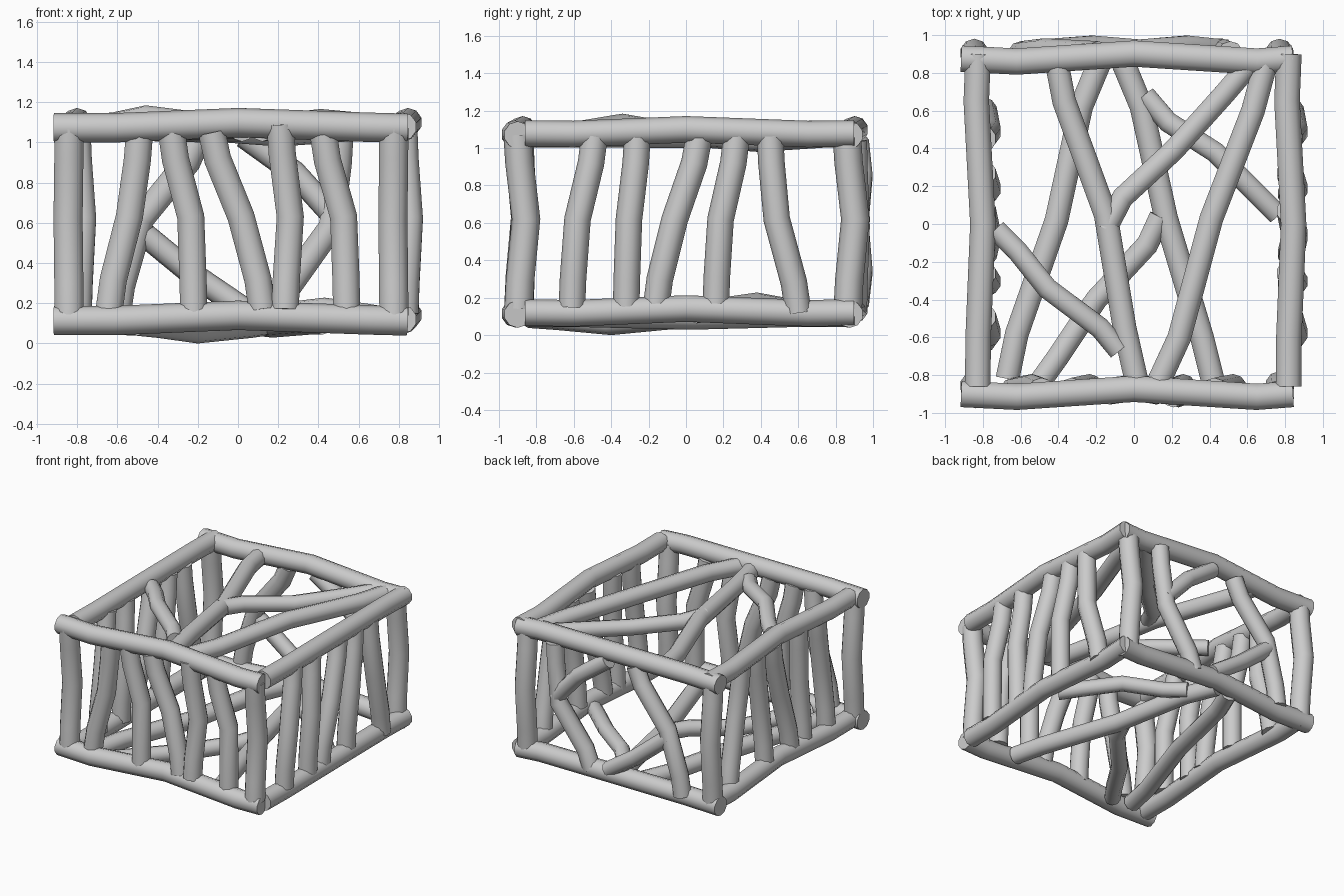
import bpy, bmesh, math
from mathutils import Vector

SIDES = 10


def stick(name, pts, r=0.071, shift=(0, 0, 0)):
    """Bent log through the points, with mitred rings and flat caps."""
    pts = [Vector(p) + Vector(shift) for p in pts]
    bm = bmesh.new()
    ref = Vector((0, 0, 1))
    if abs((pts[-1] - pts[0]).normalized().z) > 0.7:
        ref = Vector((0, 1, 0))
    rings = []
    for i, p in enumerate(pts):
        t = (pts[min(i + 1, len(pts) - 1)] - pts[max(i - 1, 0)]).normalized()
        u = t.cross(ref).normalized()
        v = t.cross(u)
        rings.append([bm.verts.new(p + r * (math.cos(a) * u + math.sin(a) * v))
                      for a in (2 * math.pi * (k + 0.5) / SIDES for k in range(SIDES))])
    for a, b in zip(rings, rings[1:]):
        for k in range(SIDES):
            j = (k + 1) % SIDES
            bm.faces.new((a[k], a[j], b[j], b[k]))
    bm.faces.new(rings[0])
    bm.faces.new(rings[-1])
    bmesh.ops.recalc_face_normals(bm, faces=bm.faces)
    me = bpy.data.meshes.new(name)
    bm.to_mesh(me)
    bm.free()
    ob = bpy.data.objects.new(name, me)
    bpy.context.collection.objects.link(ob)
    return ob


def bowed(a, m, b):
    """Start, middle and end, with extra kinks between them."""
    a, m, b = Vector(a), Vector(m), Vector(b)

    def kink(e):
        straight, bent = e.lerp(m, 0.32), e.lerp(m, 0.2)
        bent.z = straight.z if abs((b - a).z) > 0.6 else bent.z
        return bent
    return [a, kink(a), m, kink(b), b]


# Frame beams, upper and lower
for level, dz in (("upper", 0), ("lower", -0.958)):
    for side, dy in (("front", 0), ("back", 1.775)):
        stick(f"{level}_{side}_beam",
              [(-0.915, -0.9, 1.072), (-0.62, -0.915, 1.072), (0, -0.873, 1.098),
               (0.65, -0.915, 1.075), (0.84, -0.9, 1.07)], 0.073, (0, dy, dz))
    for side, dx in (("right", 0), ("left", -1.645)):
        stick(f"{level}_{side}_beam",
              [(0.818, -0.86, 1.078), (0.82, -0.6, 1.075), (0.845, 0, 1.1),
               (0.81, 0.65, 1.075), (0.82, 0.9, 1.078)], 0.071, (dx, 0, dz))

# Corner posts
for fb, dy in (("front", 0), ("back", 1.76)):
    for lr, dx in (("left", 0), ("right", 1.615)):
        stick(f"{fb}_{lr}_post",
              bowed((-0.84, -0.9, 1.07), (-0.845, -0.855, 0.62), (-0.84, -0.895, 0.14)),
              0.076, (dx, dy, 0))

# Front slats: x at top, middle, bottom, then top and bottom height
for i, (t, m, b, zt, zb) in enumerate([
        (-0.49, -0.54, -0.64, 1.05, 0.17), (-0.33, -0.235, -0.22, 1.05, 0.14),
        (-0.13, 0.015, 0.12, 1.05, 0.17), (0.21, 0.26, 0.235, 1.09, 0.17),
        (0.425, 0.525, 0.54, 1.04, 0.17)]):
    y = -0.9 if i == 3 else -0.885
    stick(f"front_slat_{i + 1}",
          bowed((t, y, zt), (m, -0.865, 0.63), (b, y, zb)))

# Side slats: y at top, middle, bottom; the left side repeats the right
for i, (t, m, b, zb) in enumerate([
        (-0.49, -0.58, -0.61, 0.15), (-0.26, -0.305, -0.32, 0.13),
        (0.07, -0.06, -0.16, 0.15), (0.27, 0.185, 0.16, 0.17),
        (0.45, 0.485, 0.6, 0.12)]):
    for lr, dx in (("right", 0), ("left", -1.625)):
        stick(f"{lr}_slat_{i + 1}",
              bowed((0.825, t, 1.06), (0.852, m, 0.62), (0.83, b, zb)), 0.071, (dx, 0, 0))

# Back lattice: two long bowed sticks and two short braces
stick("back_long_stick_left", bowed((-0.19, 0.9, 1.04), (-0.48, 0.915, 0.62), (-0.6, 0.9, 0.13)), 0.068)
stick("back_long_stick_right", bowed((0.51, 0.9, 1.04), (0.465, 0.915, 0.58), (0.19, 0.9, 0.13)), 0.068)
stick("back_brace_low", bowed((-0.5, 0.92, 0.57), (-0.22, 0.94, 0.34), (0.03, 0.92, 0.17)), 0.06)
stick("back_brace_high", bowed((0.03, 0.92, 1.03), (0.28, 0.94, 0.85), (0.48, 0.92, 0.63)), 0.06)

# Top lattice
stick("top_stick_left", [(-0.41, 0.86, 1.07), (-0.37, 0.65, 1.07), (-0.15, 0.05, 1.065),
                         (-0.05, -0.55, 1.07), (0.02, -0.86, 1.07)], 0.066)
stick("top_stick_right", [(0.7, 0.86, 1.075), (0.63, 0.6, 1.08), (0.41, 0.03, 1.1),
                          (0.24, -0.6, 1.08), (0.12, -0.86, 1.07)], 0.066)
stick("top_brace_right", [(0.6, 0.83, 1.07), (0.48, 0.69, 1.06), (0.21, 0.39, 1.04),
                          (-0.06, 0.14, 1.06), (-0.15, -0.03, 1.07)], 0.061)
stick("top_brace_left", [(-0.73, -0.03, 1.08), (-0.62, -0.14, 1.09), (-0.46, -0.34, 1.125),
                         (-0.18, -0.55, 1.09), (-0.08, -0.67, 1.08)], 0.059)

# Bottom lattice
stick("bottom_stick_left", [(-0.18, 0.86, 0.11), (-0.28, 0.62, 0.11), (-0.41, 0.02, 0.1),
                            (-0.62, -0.58, 0.11), (-0.67, -0.82, 0.11)], 0.066)
stick("bottom_stick_right", [(-0.06, 0.86, 0.11), (0.04, 0.62, 0.11), (0.17, 0.03, 0.095),
                             (0.36, -0.6, 0.11), (0.42, -0.84, 0.11)], 0.066)
stick("bottom_brace_left", [(-0.5, -0.84, 0.1), (-0.4, -0.7, 0.09), (-0.2, -0.4, 0.062),
                            (0.07, -0.11, 0.09), (0.14, 0.04, 0.1)], 0.062)
stick("bottom_brace_right", [(0.06, 0.68, 0.12), (0.18, 0.54, 0.14), (0.43, 0.38, 0.17),
                             (0.64, 0.17, 0.14), (0.76, 0.05, 0.12)], 0.058)

# Soft shading round the logs, crisp caps
bpy.ops.object.select_all(action='SELECT')
bpy.context.view_layer.objects.active = bpy.context.selected_objects[0]
bpy.ops.object.shade_smooth_by_angle(angle=math.radians(40))
